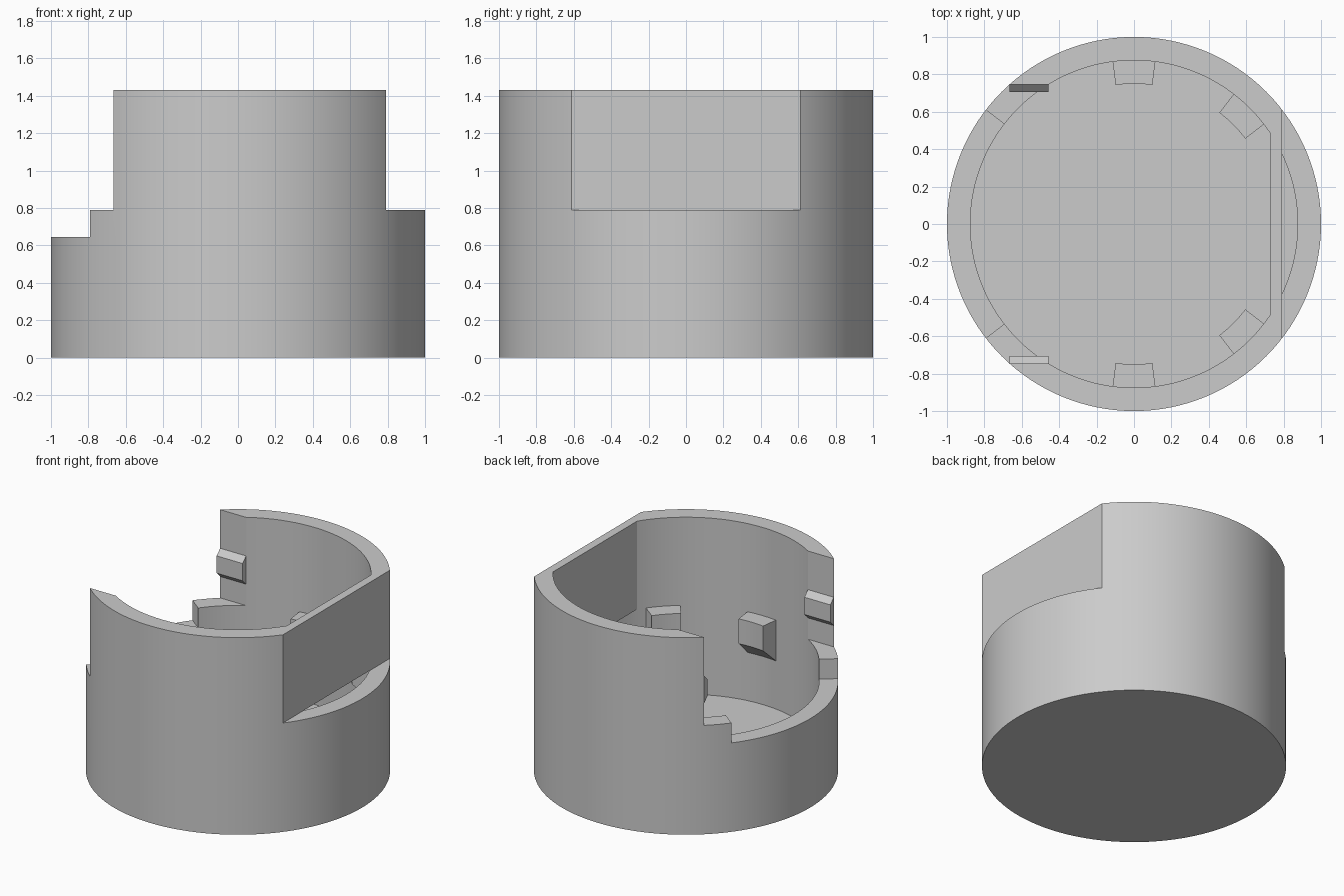
import bpy
import bmesh
from math import sin, cos, radians, tau

cube = bpy.data.objects.get("Cube")
if cube:
    bpy.data.objects.remove(cube, do_unlink=True)

grey = bpy.data.materials.new("plain_grey")
grey.use_nodes = True
grey.diffuse_color = (0.6, 0.6, 0.6, 1)
grey.node_tree.nodes["Principled BSDF"].inputs["Base Color"].default_value = (0.6, 0.6, 0.6, 1)

OUTER, INNER, FLOOR = 1.0, 0.875, 0.145
LOW, STEP, TOP = 0.645, 0.79, 1.43
FLAT, FLAT_IN, GAP = 0.79, 0.73, 0.745


def loft(name, sections):
    """Skin a row of matching cross-sections and cap both ends."""
    bm = bmesh.new()
    rows = [[bm.verts.new(p) for p in s] for s in sections]
    n = len(rows[0])
    for a, b in zip(rows, rows[1:]):
        for i in range(n):
            j = (i + 1) % n
            bm.faces.new((a[i], a[j], b[j], b[i]))
    bm.faces.new(rows[0])
    bm.faces.new(rows[-1])
    bmesh.ops.recalc_face_normals(bm, faces=bm.faces)
    mesh = bpy.data.meshes.new(name)
    bm.to_mesh(mesh)
    bm.free()
    mesh.materials.append(grey)
    obj = bpy.data.objects.new(name, mesh)
    bpy.context.collection.objects.link(obj)
    return obj


def prism(name, outline, z0, z1):
    return loft(name, [[(x, y, z) for x, y in outline] for z in (z0, z1)])


def rect(x0, x1, y):
    return [(x0, -y), (x1, -y), (x1, y), (x0, y)]


def polar(r, degrees, z):
    a = radians(degrees)
    return (r * cos(a), r * sin(a), z)


def circle(r, z, n=128):
    return [(r * cos(tau * i / n), r * sin(tau * i / n), z) for i in range(n)]


def activate(obj):
    bpy.ops.object.select_all(action="DESELECT")
    obj.select_set(True)
    bpy.context.view_layer.objects.active = obj


# Round cup with a solid floor
cup = loft("cup_body", [circle(OUTER, 0), circle(OUTER, TOP),
                        circle(INNER, TOP), circle(INNER, FLOOR)])

# Cut the flat side, the tall opening and the lower lip in the wall
notch = [(0, 0)] + [polar(1.3, a, 0)[:2] for a in (142.4, 180, 217.6)]
cutters = [
    prism("flat_cutter", rect(FLAT, 1.3, 1.2), STEP, 2),
    prism("opening_cutter", rect(-1.3, -0.2, GAP), STEP, 2),
    prism("lip_cutter", notch, LOW, 1.0),
]
for cutter in cutters:
    cutter.hide_render = True
    mod = cup.modifiers.new("cut", "BOOLEAN")
    mod.operation = "DIFFERENCE"
    mod.solver = "EXACT"
    mod.object = cutter
    activate(cup)
    bpy.ops.object.modifier_apply(modifier=mod.name)
for cutter in cutters:
    bpy.data.objects.remove(cutter, do_unlink=True)

# Flat panel closing the cut side above the slot
panel = prism("flat_panel", [(FLAT, -0.4), (FLAT, 0.4), (FLAT_IN, 0.484), (FLAT_IN, -0.484)],
              STEP, TOP)

# Support blocks inside the wall, sloped underneath
parts = [cup, panel]
for name, angle in (("back", 90), ("back_left", 45), ("front_left", -45), ("front", -90)):
    sections = []
    for k in range(5):
        a = angle - 7.5 + 3.75 * k
        sections.append([polar(0.75, a, 0.61), polar(0.75, a, STEP),
                         polar(0.88, a, STEP), polar(0.88, a, 0.49)])
    parts.append(loft(name + "_support_block", sections))

# Chamfered snap ridges on the two ends of the tall wall
for name, side in (("back", 1), ("front", -1)):
    sections = []
    for y, z0, z1 in ((GAP, 0.945, 1.15), (GAP - 0.04, 0.985, 1.11)):
        sections.append([(-0.665, side * y, z0), (-0.457, side * y, z0),
                         (-0.457, side * y, z1), (-0.665, side * y, z1)])
    parts.append(loft(name + "_snap_ridge", sections))

for part in parts:
    activate(part)
    bpy.ops.object.shade_smooth_by_angle(angle=radians(30))
